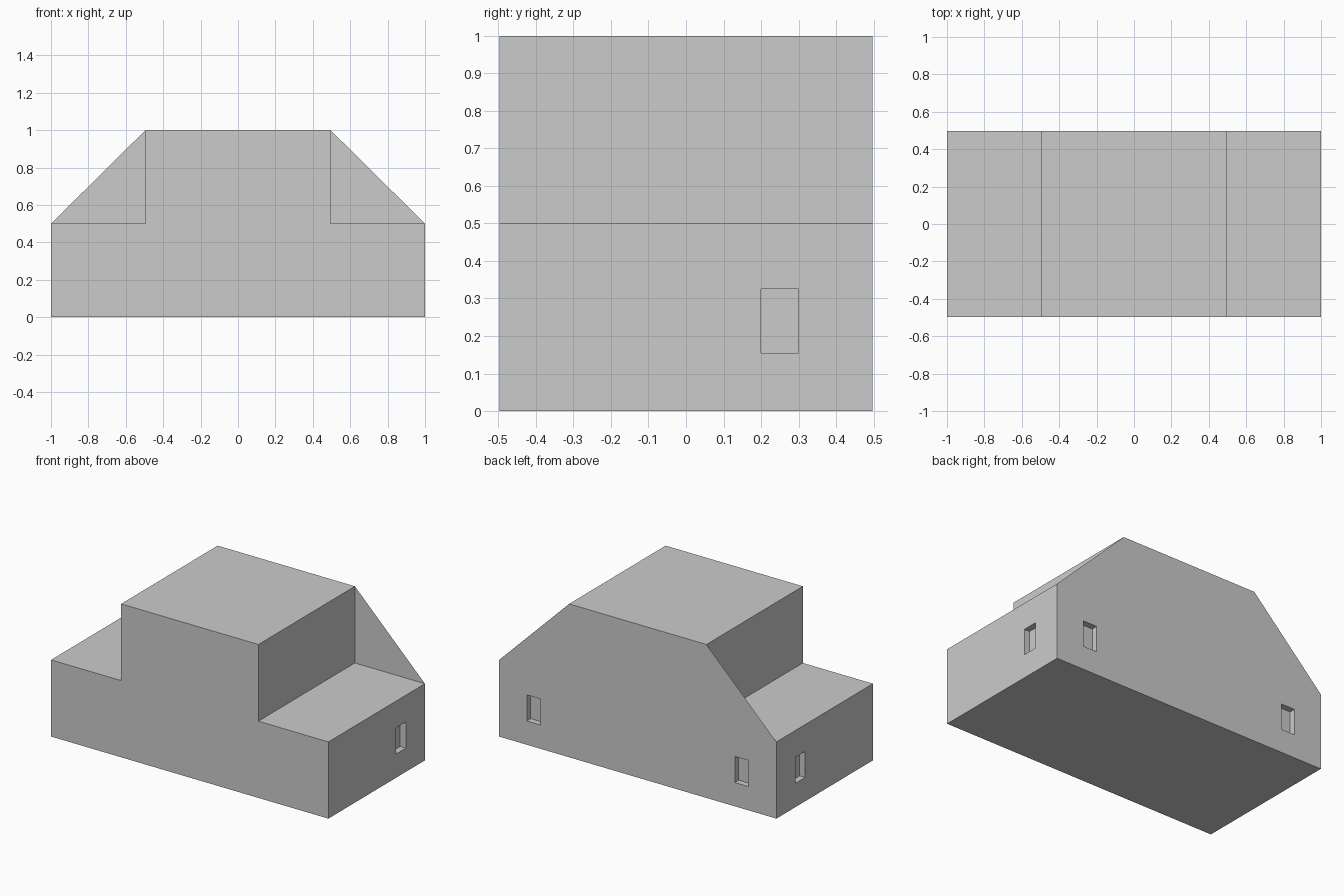
import bpy, bmesh

if "Cube" in bpy.data.objects:
    bpy.data.objects.remove(bpy.data.objects["Cube"])

grey = bpy.data.materials.new("plain grey")
grey.diffuse_color = (0.6, 0.6, 0.6, 1)
grey.use_nodes = True
grey.node_tree.nodes["Principled BSDF"].inputs["Base Color"].default_value = grey.diffuse_color

HALF, BASE, TOP, STEP, DEPTH = 0.497, 0.5, 1.0, 0.495, 0.04


def mesh_object(name, bm):
    mesh = bpy.data.meshes.new(name)
    bm.to_mesh(mesh)
    bm.free()
    mesh.materials.append(grey)
    obj = bpy.data.objects.new(name, mesh)
    bpy.context.collection.objects.link(obj)
    return obj


def profile(bm, points, y):
    return bm.faces.new([bm.verts.new((x, y, z)) for x, z in points])


# Stepped body, extruded from its front outline
bm = bmesh.new()
face = profile(bm, [(-1, 0), (1, 0), (1, BASE), (STEP, BASE), (STEP, TOP),
                    (-STEP, TOP), (-STEP, BASE), (-1, BASE)], -HALF)
ext = bmesh.ops.extrude_face_region(bm, geom=[face])
bmesh.ops.translate(bm, vec=(0, 2 * HALF, 0),
                    verts=[v for v in ext["geom"] if isinstance(v, bmesh.types.BMVert)])
bmesh.ops.recalc_face_normals(bm, faces=bm.faces)
body = mesh_object("house_body", bm)

# Sheet-thin triangular gables continuing the back wall
bm = bmesh.new()
for s in (-1, 1):
    f = profile(bm, [(s, BASE), (s * STEP, BASE), (s * STEP, TOP)], HALF)
    f.normal_update()
    if f.normal.y < 0:
        f.normal_flip()
mesh_object("back_gables", bm)

# Window recesses: one on each end wall, two on the back wall
z, height, width = 0.24, 0.17, 0.1
for s, side in ((-1, "left"), (1, "right")):
    for wall, loc, size in (
            ("end", (s, 0.25, z), (2 * DEPTH, width, height)),
            ("back", (s * 0.75, HALF, z), (width, 2 * DEPTH, height))):
        bm = bmesh.new()
        bmesh.ops.create_cube(bm, size=1)
        bmesh.ops.scale(bm, vec=size, verts=bm.verts)
        bmesh.ops.translate(bm, vec=loc, verts=bm.verts)
        cutter = mesh_object(f"{side}_{wall}_window_cutter", bm)
        cutter.hide_render = True
        cutter.display_type = 'WIRE'
        mod = body.modifiers.new(f"{side} {wall} window", 'BOOLEAN')
        mod.operation, mod.solver, mod.object = 'DIFFERENCE', 'EXACT', cutter
